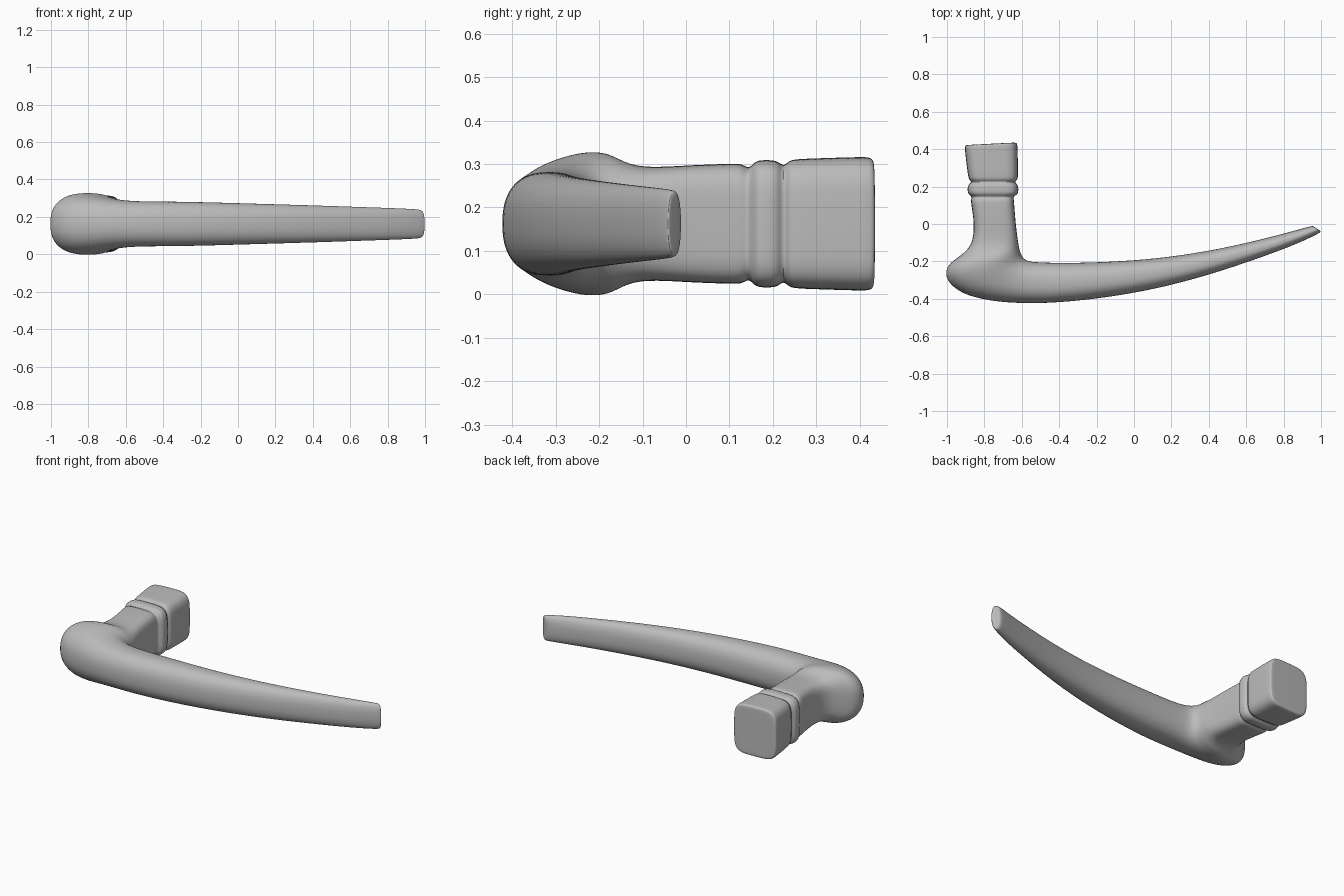
import bpy
import bmesh
from math import cos, sin, pi
from mathutils import Vector

if "Cube" in bpy.data.objects:
    bpy.data.objects.remove(bpy.data.objects["Cube"], do_unlink=True)

MID_Z = 0.1625
SIDES = 32

metal = bpy.data.materials.new("satin grey metal")
metal.use_nodes = True
grey = (0.5, 0.5, 0.5, 1)
metal.diffuse_color = grey
metal.node_tree.nodes["Principled BSDF"].inputs["Base Color"].default_value = grey

# Stations along the handle: inner edge, outer edge, half height, squareness
neck = [
    ((-.65, .435), (-.88, .423), .13, 4.5),
    ((-.63, .435), (-.897, .422), .148, 4.5),
    ((-.624, .428), (-.905, .415), .154, 4.5),
    ((-.622, .40), (-.904, .39), .154, 4.5),
    ((-.62, .30), (-.893, .30), .151, 4.5),
    ((-.62, .247), (-.886, .247), .149, 4.5),
    ((-.625, .236), (-.88, .236), .144, 4.5),
    ((-.638, .224), (-.868, .224), .132, 4.5),
    ((-.624, .212), (-.884, .212), .144, 4.5),
    ((-.618, .197), (-.89, .197), .147, 4.5),
    ((-.618, .172), (-.89, .172), .147, 4.5),
    ((-.624, .158), (-.884, .158), .143, 4.5),
    ((-.646, .145), (-.866, .145), .126, 4.5),
    ((-.642, .13), (-.872, .13), .138, 4.5),
    ((-.641, .11), (-.871, .11), .139, 4.5),
    ((-.632, 0), (-.855, .01), .135, 4.3),
    ((-.624, -.07), (-.858, -.07), .130, 4),
]
elbow = [
    ((-.617, -.11), (-.88, -.13), .134, 3.4),
    ((-.612, -.135), (-.935, -.175), .148, 2.9),
    ((-.607, -.152), (-.995, -.215), .163, 2.6),
    ((-.60, -.168), (-1.012, -.27), .167, 2.4),
    ((-.592, -.18), (-.985, -.325), .161, 2.3),
    ((-.582, -.19), (-.91, -.377), .149, 2.3),
    ((-.565, -.198), (-.80, -.405), .136, 2.3),
    ((-.53, -.204), (-.69, -.42), .125, 2.3),
]
lever = [
    ((-.45, -.207), (-.55, -.425), .12, 2.4),
    ((-.34, -.208), (-.40, -.42), .12, 2.4),
    ((-.2, -.205), (-.2, -.40), .117, 2.4),
    ((0, -.195), (.02, -.366), .111, 2.4),
    ((.2, -.175), (.22, -.322), .105, 2.4),
    ((.4, -.144), (.43, -.263), .099, 2.4),
    ((.6, -.102), (.63, -.196), .092, 2.4),
    ((.8, -.052), (.84, -.12), .085, 2.4),
    ((.91, -.021), (.96, -.065), .08, 2.4),
    ((.943, -.012), (.99, -.048), .077, 2.4),
    ((.957, -.011), (1.0, -.041), .073, 2.4),
    ((.966, -.016), (.996, -.037), .06, 2.4),
]


def signed_power(value, power):
    return abs(value) ** power * (1 if value >= 0 else -1)


def add_ring(bm, inner, outer, half_height, square):
    """Rounded section spanning the inner and outer edges."""
    a, b = Vector((*inner, MID_Z)), Vector((*outer, MID_Z))
    centre, half = (a + b) / 2, (a - b) / 2
    ring = []
    for i in range(SIDES):
        t = 2 * pi * i / SIDES
        u = signed_power(cos(t), 2 / square)
        v = signed_power(sin(t), 2 / square)
        ring.append(bm.verts.new(centre + half * u + Vector((0, 0, half_height * v))))
    return ring


# Loft the whole handle through its stations
bm = bmesh.new()
rings = [add_ring(bm, *station) for station in neck + elbow + lever]
for first, second in zip(rings, rings[1:]):
    for i in range(SIDES):
        j = (i + 1) % SIDES
        bm.faces.new((first[i], first[j], second[j], second[i]))

# Flat end caps
for ring in (rings[0], rings[-1]):
    bm.faces.new(ring)
bmesh.ops.recalc_face_normals(bm, faces=bm.faces[:])

mesh = bpy.data.meshes.new("door_handle")
bm.to_mesh(mesh)
bm.free()
mesh.materials.append(metal)
handle = bpy.data.objects.new("door_handle", mesh)
bpy.context.collection.objects.link(handle)

# Smooth surface with crisp ends
smooth = handle.modifiers.new("smooth_surface", "SUBSURF")
smooth.levels = smooth.render_levels = 2
bpy.context.view_layer.objects.active = handle
handle.select_set(True)
bpy.ops.object.shade_smooth_by_angle(angle=0.7)
